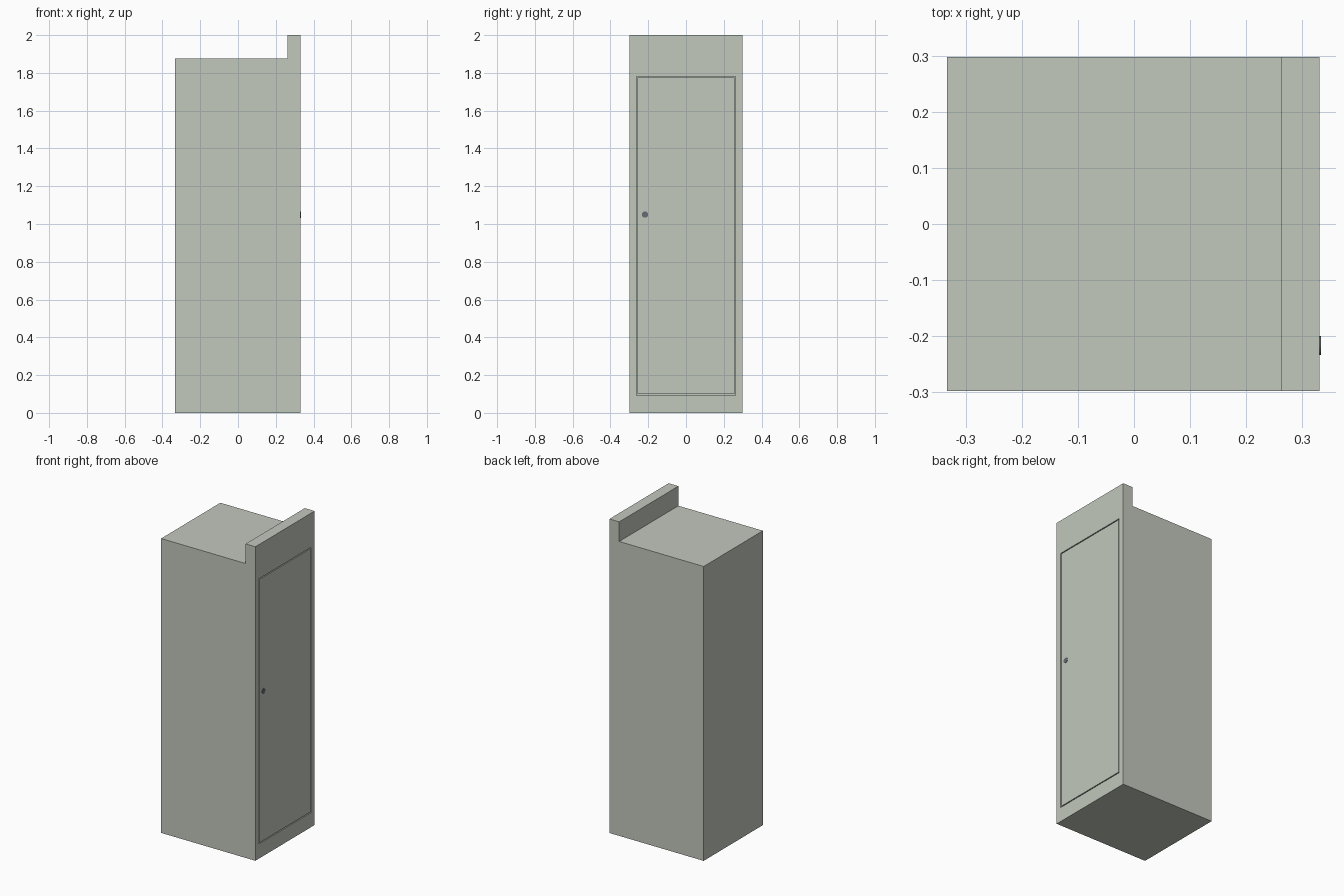
import bpy, bmesh, math

if "Cube" in bpy.data.objects:
    bpy.data.objects.remove(bpy.data.objects["Cube"])


def material(name, color):
    m = bpy.data.materials.new(name)
    m.diffuse_color = (*color, 1)
    m.use_nodes = True
    m.node_tree.nodes["Principled BSDF"].inputs["Base Color"].default_value = m.diffuse_color
    return m


PAINT = material("painted_steel", (0.54, 0.58, 0.51))
METAL = material("dark_metal", (0.13, 0.15, 0.17))

X_BACK, X_JOINT, X_FACE = -0.333, 0.262, 0.331
HALF_W = 0.298


def finish(bm, name, mat):
    bmesh.ops.recalc_face_normals(bm, faces=bm.faces)
    mesh = bpy.data.meshes.new(name)
    bm.to_mesh(mesh)
    bm.free()
    mesh.materials.append(mat)
    obj = bpy.data.objects.new(name, mesh)
    bpy.context.collection.objects.link(obj)
    return obj


def box(name, lo, hi, mat):
    bm = bmesh.new()
    bmesh.ops.create_cube(bm, size=1)
    for v in bm.verts:
        v.co = [(a + b) / 2 + c * (b - a) for a, b, c in zip(lo, hi, v.co)]
    return finish(bm, name, mat)


def frame(name, x0, x1, outer, inner, mat):
    """Rectangular plate with a rectangular opening; rects are (y0, z0, y1, z1)."""
    bm = bmesh.new()

    def ring(x, r):
        y0, z0, y1, z1 = r
        return [bm.verts.new((x, y, z)) for y, z in ((y0, z0), (y1, z0), (y1, z1), (y0, z1))]

    rings = [ring(x0, outer), ring(x1, outer), ring(x1, inner), ring(x0, inner)]
    for k in range(4):
        a, b = rings[k], rings[(k + 1) % 4]
        for i in range(4):
            j = (i + 1) % 4
            bm.faces.new((a[i], a[j], b[j], b[i]))
    return finish(bm, name, mat)


# Main cabinet body
box("cabinet_body", (X_BACK, -HALF_W, 0), (X_JOINT, HALF_W, 1.875), PAINT)

# Tall face panel with the door opening
frame("face_panel", X_JOINT, X_FACE, (-HALF_W, 0, HALF_W, 2.0),
      (-0.262, 0.093, 0.262, 1.782), PAINT)

# Flush door, leaving a thin gap all round
gap = 0.006
box("door", (X_JOINT, -0.262 + gap, 0.093 + gap), (X_FACE, 0.262 - gap, 1.782 - gap), PAINT)

# Round door lock
bpy.ops.mesh.primitive_cylinder_add(vertices=32, radius=0.017, depth=0.012,
                                    location=(0.327, -0.217, 1.05),
                                    rotation=(0, math.pi / 2, 0))
lock = bpy.context.object
lock.name = "door_lock"
lock.data.materials.append(METAL)
bpy.ops.object.shade_smooth_by_angle()
